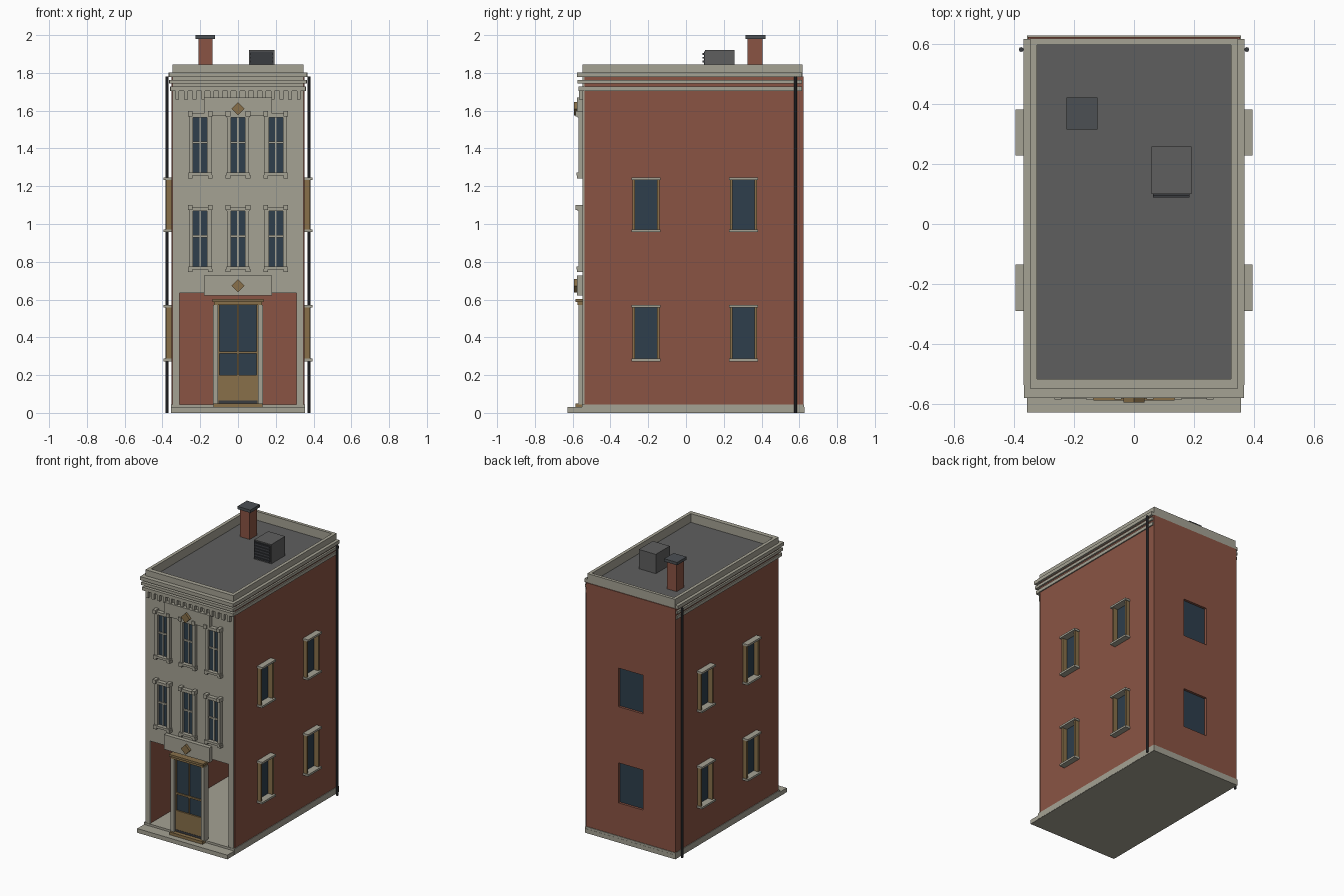
import bpy, math

cube = bpy.data.objects.get("Cube")
if cube:
    bpy.data.objects.remove(cube, do_unlink=True)


def material(name, rgb):
    lin = [((c / 255 + 0.055) / 1.055) ** 2.4 for c in rgb] + [1]
    m = bpy.data.materials.new(name)
    m.use_nodes = True
    m.diffuse_color = lin
    m.node_tree.nodes["Principled BSDF"].inputs["Base Color"].default_value = lin
    return m


STONE = material("pale stone", (165, 162, 148))
BRICK = material("red brick", (138, 84, 68))
GLASS = material("dark blue glass", (46, 62, 76))
WOOD = material("brown wood", (136, 112, 74))
ROOF = material("roof grey", (95, 95, 95))
IRON = material("dark iron", (58, 60, 64))
SLATE = material("slate cap", (76, 80, 84))


def box(name, x, y, z, mat):
    """Box from (min, max) ranges on each axis."""
    bpy.ops.mesh.primitive_cube_add(size=1)
    ob = bpy.context.object
    ob.name = name
    ranges = (x, y, z)
    for v in ob.data.vertices:
        v.co = [r[1] if c > 0 else r[0] for c, r in zip(v.co, ranges)]
    if mat:
        ob.data.materials.append(mat)
    return ob


def around(c, half):
    return (c - half, c + half)


def both(x, side):
    return tuple(sorted((x[0] * side, x[1] * side)))


def cut(ob, x, y, z):
    cutter = box("cutter", x, y, z, None)
    cutter.hide_render = True
    mod = ob.modifiers.new("cut", "BOOLEAN")
    mod.object = cutter
    mod.solver = "EXACT"
    bpy.context.view_layer.objects.active = ob
    bpy.ops.object.modifier_apply(modifier=mod.name)
    bpy.data.objects.remove(cutter, do_unlink=True)


# Foundation
box("sidewalk_slab", around(0, 0.355), (-0.627, 0.627), (0, 0.03), STONE)
box("foundation", around(0, 0.356), (-0.55, 0.626), (0.002, 0.045), STONE)

# Hollow brick shell with window openings
WIN_Z = ((0.28, 0.565), (0.965, 1.24))
SIDE_Y = (-0.212, 0.304)
shell = box("brick_walls", around(0, 0.352), (-0.537, 0.622), (0.03, 1.78), BRICK)
cut(shell, around(0, 0.312), (-0.7, 0.585), (0.01, 1.9))
for z in WIN_Z:
    for y in SIDE_Y:
        cut(shell, (-0.5, 0.5), around(y, 0.065), z)
    cut(shell, around(0, 0.095), (0.5, 0.7), z)

# Side windows with projecting frames, plus plain rear windows
for z in WIN_Z:
    for side, label in ((1, "left"), (-1, "right")):
        for y in SIDE_Y:
            box(label + "_window_glass", both((0.33, 0.345), side), around(y, 0.068), z, GLASS)
            for e in (-1, 1):
                box(label + "_window_jamb", both((0.34, 0.38), side), around(y + e * 0.065, 0.007), z, WOOD)
            for name, h in (("sill", z[0]), ("lintel", z[1])):
                box(label + "_window_" + name, both((0.34, 0.394), side), around(y, 0.077), around(h, 0.007), STONE)
    box("rear_window_glass", around(0, 0.1), (0.59, 0.605), z, GLASS)

# Stone street front with a wide ground floor opening
facade = box("stone_facade", around(0, 0.346), (-0.547, -0.535), (0.045, 1.78), STONE)
cut(facade, around(0, 0.31), (-0.7, -0.4), (0, 0.635))

# Front windows
for z0 in (0.775, 1.272):
    z1 = z0 + 0.293
    for x in (-0.2, 0, 0.2):
        box("front_window_glass", around(x, 0.04), (-0.552, -0.545), (z0, z1), GLASS)
        box("front_window_mullion", around(x, 0.005), (-0.558, -0.55), (z0, z1), STONE)
        box("front_window_rail", around(x, 0.04), (-0.56, -0.55), around(z0 + 0.16, 0.006), STONE)
        box("front_window_lintel", around(x, 0.06), (-0.575, -0.545), (z1, z1 + 0.02), STONE)
        box("front_window_sill", around(x, 0.062), (-0.58, -0.545), (z0 - 0.016, z0), STONE)
        for e in (-1, 1):
            box("front_window_jamb", around(x + e * 0.048, 0.011), (-0.57, -0.545), (z0, z1), STONE)
            box("lintel_end_block", around(x + e * 0.053, 0.012), (-0.584, -0.545), (z1 + 0.005, z1 + 0.032), STONE)
            box("sill_bracket", around(x + e * 0.053, 0.012), (-0.576, -0.545), (z0 - 0.03, z0 - 0.012), STONE)

# Blank panels with a wooden diamond each
for z, zc in (((0.622, 0.727), 0.673), ((1.575, 1.67), 1.61)):
    box("facade_panel", around(0, 0.179), (-0.576, -0.54), z, STONE)
    bpy.ops.mesh.primitive_cylinder_add(vertices=4, radius=0.035, depth=0.02,
                                        location=(0, -0.584, zc), rotation=(math.pi / 2, 0, 0))
    diamond = bpy.context.object
    diamond.name = "diamond_ornament"
    diamond.data.materials.append(WOOD)

# Entrance door
box("door_glass", around(0, 0.106), (-0.545, -0.53), (0.05, 0.575), GLASS)
box("door_lower_panel", around(0, 0.104), (-0.555, -0.54), (0.065, 0.2), WOOD)
box("door_kick_plate", around(0, 0.104), (-0.557, -0.54), (0.048, 0.065), IRON)
box("door_rail", around(0, 0.104), (-0.553, -0.54), around(0.32, 0.006), WOOD)
box("door_centre_bar", around(0, 0.004), (-0.553, -0.54), (0.2, 0.575), WOOD)
box("door_lintel", around(0, 0.126), (-0.575, -0.525), (0.57, 0.588), WOOD)
box("door_cap", around(0, 0.135), (-0.586, -0.525), (0.588, 0.603), WOOD)
box("door_threshold", around(0, 0.13), (-0.585, -0.525), (0.03, 0.05), WOOD)
for e in (-1, 1):
    box("door_pillar", around(e * 0.119, 0.013), (-0.57, -0.52), (0.045, 0.572), STONE)
    box("door_edge_strip", around(e * 0.102, 0.004), (-0.553, -0.54), (0.05, 0.575), WOOD)

# Cornice mouldings and dentils
for i, z in enumerate(((1.705, 1.728), (1.743, 1.763), (1.778, 1.803))):
    out = i * 0.004
    box("front_cornice_band", around(0, 0.358 + out), (-0.57 - out, -0.53), z, STONE)
    for side in (-1, 1):
        box("side_cornice_band", both((0.34, 0.36 + out), side), (-0.535, 0.615), z, STONE)
for i in range(15):
    box("dentil", around((i - 7) * 0.046, 0.01), (-0.567, -0.54), (1.66, 1.706), STONE)

# Roof and parapet
box("flat_roof", around(0, 0.33), (-0.53, 0.6), (1.75, 1.783), ROOF)
for side in (-1, 1):
    box("side_parapet", both((0.323, 0.346), side), (-0.547, 0.617), (1.775, 1.845), STONE)
box("front_parapet", around(0, 0.324), (-0.547, -0.515), (1.775, 1.845), STONE)
box("rear_parapet", around(0, 0.324), (0.595, 0.617), (1.775, 1.845), STONE)

# Chimney
box("chimney", (-0.21, -0.135), (0.325, 0.405), (1.77, 1.985), BRICK)
box("chimney_cap", (-0.224, -0.122), (0.314, 0.42), (1.98, 2), SLATE)

# Rooftop cooling unit with a louvred front
box("cooling_unit", (0.058, 0.192), (0.1, 0.257), (1.78, 1.92), ROOF)
box("cooling_grille", (0.064, 0.185), (0.095, 0.105), (1.79, 1.912), IRON)
for i in range(6):
    box("cooling_louvre", (0.064, 0.185), (0.088, 0.1), around(1.8 + i * 0.02, 0.005), IRON)

# Drainpipes
for side in (-1, 1):
    bpy.ops.mesh.primitive_cylinder_add(vertices=8, radius=0.008, depth=1.78,
                                        location=(side * 0.375, 0.58, 0.89))
    pipe = bpy.context.object
    pipe.name = "drainpipe"
    pipe.data.materials.append(IRON)
    bpy.ops.object.shade_smooth_by_angle()
